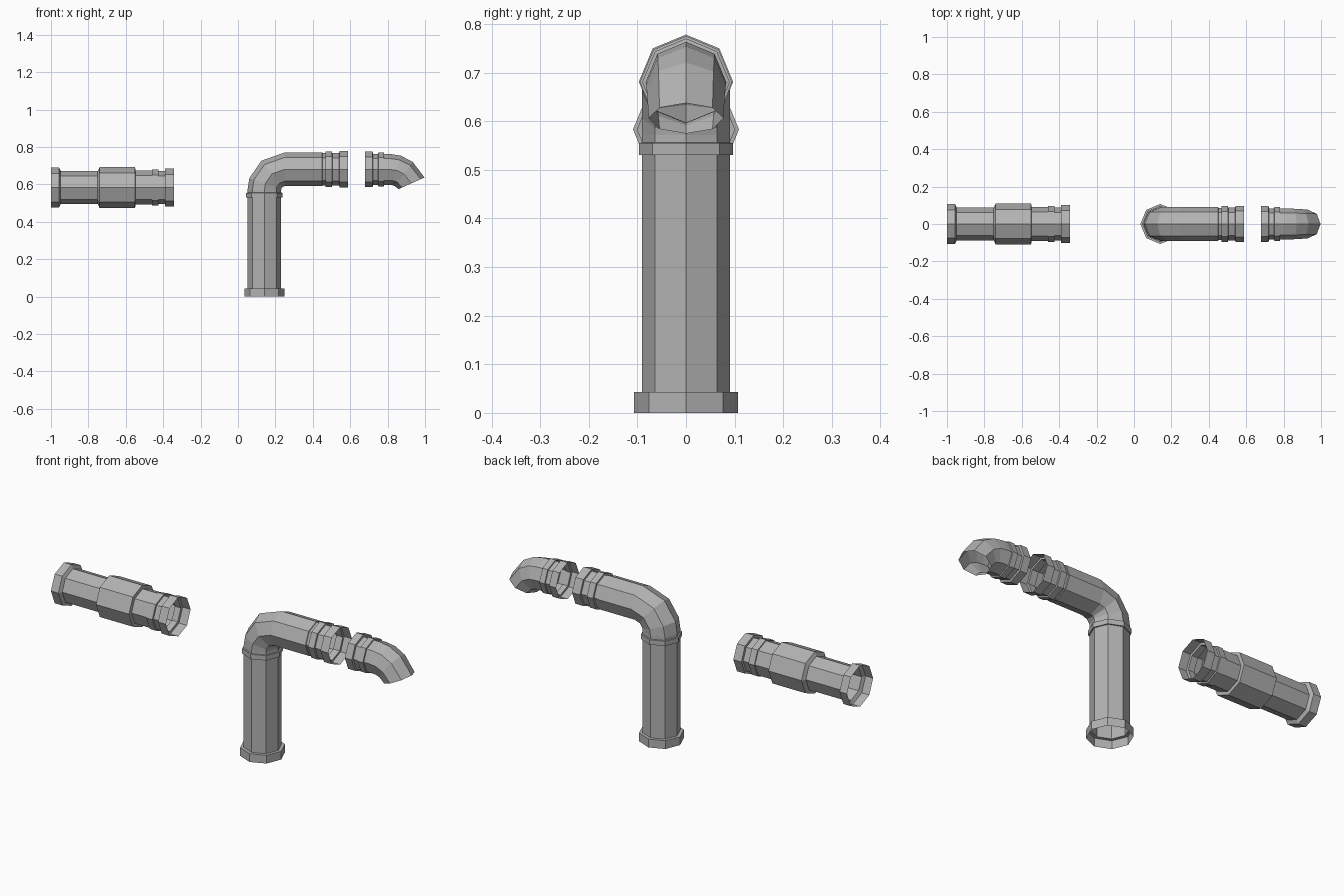
import bpy, bmesh
from math import sin, cos, radians, pi

if "Cube" in bpy.data.objects:
    bpy.data.objects.remove(bpy.data.objects["Cube"])

SIDES = 8

metal = bpy.data.materials.new("pipe_grey")
metal.use_nodes = True
grey = (0.45, 0.45, 0.45, 1)
metal.diffuse_color = grey
metal.node_tree.nodes["Principled BSDF"].inputs["Base Color"].default_value = grey


def straight(start, angle, profile):
    """Stations along a straight run from (distance, radius) pairs."""
    a = radians(angle)
    return [(start[0] + d * cos(a), start[1] + d * sin(a), angle, r) for d, r in profile]


def bend(centre, radius, stops):
    """Stations around a bend from (heading, pipe radius) pairs."""
    return [(centre[0] - radius * sin(radians(h)),
             centre[1] + radius * cos(radians(h)), h, r) for h, r in stops]


def pipe(name, stations):
    """Skin an open octagonal shell through stations in the xz plane."""
    bm = bmesh.new()
    rings = []
    for x, z, heading, r in stations:
        h = radians(heading)
        ring = []
        for i in range(SIDES):
            a = 2 * pi * i / SIDES
            n = r * cos(a)
            ring.append(bm.verts.new((x - n * sin(h), r * sin(a), z + n * cos(h))))
        rings.append(ring)
    for a, b in zip(rings, rings[1:]):
        for i in range(SIDES):
            j = (i + 1) % SIDES
            bm.faces.new((a[i], b[i], b[j], a[j]))
    mesh = bpy.data.meshes.new(name)
    bm.to_mesh(mesh)
    bm.free()
    mesh.materials.append(metal)
    obj = bpy.data.objects.new(name, mesh)
    bpy.context.collection.objects.link(obj)
    return obj


# Straight coupling with a wide middle sleeve and flanged ends
T = 0.088
pipe("straight_coupling", straight((-1, 0.583), 0, [
    (0, 0.107), (0.043, 0.107), (0.052, T),
    (0.25, T), (0.26, 0.109), (0.45, 0.109), (0.452, 0.091),
    (0.54, 0.091), (0.541, 0.096), (0.575, 0.096), (0.576, T),
    (0.61, T), (0.611, 0.101), (0.657, 0.101)]))

# Upright pipe with a foot flange and a collar under the bend
pipe("upright_pipe", straight((0.141, 0), 90, [
    (0, 0.107), (0.043, 0.107), (0.043, 0.09),
    (0.53, 0.09), (0.53, 0.097), (0.555, 0.097), (0.556, 0.09)]))

# Elbow turning into the level outlet, ending in a ring and a flange
pipe("elbow_pipe",
     straight((0.141, 0.556), 90, [(0, 0.09)])
     + bend((0.25, 0.572), 0.109, [(90, 0.09), (72, 0.09), (39, 0.09), (0, 0.09)])
     + straight((0.45, 0.681), 0, [
         (0, 0.09), (0.002, 0.086), (0.018, 0.086), (0.019, 0.095),
         (0.053, 0.095), (0.054, 0.087), (0.091, 0.087),
         (0.092, 0.097), (0.137, 0.097)]))

# Curved spout with a flange, a ring and a slanted mouth
pipe("spout",
     straight((0.68, 0.68), 0, [
         (0, 0.095), (0.04, 0.095), (0.041, 0.084), (0.069, 0.084),
         (0.07, 0.09), (0.1, 0.09), (0.101, 0.083)])
     + bend((0.813, 0.555), 0.125, [(0, 0.083), (-16, 0.082), (-36, 0.08), (-66, 0.077)]))
